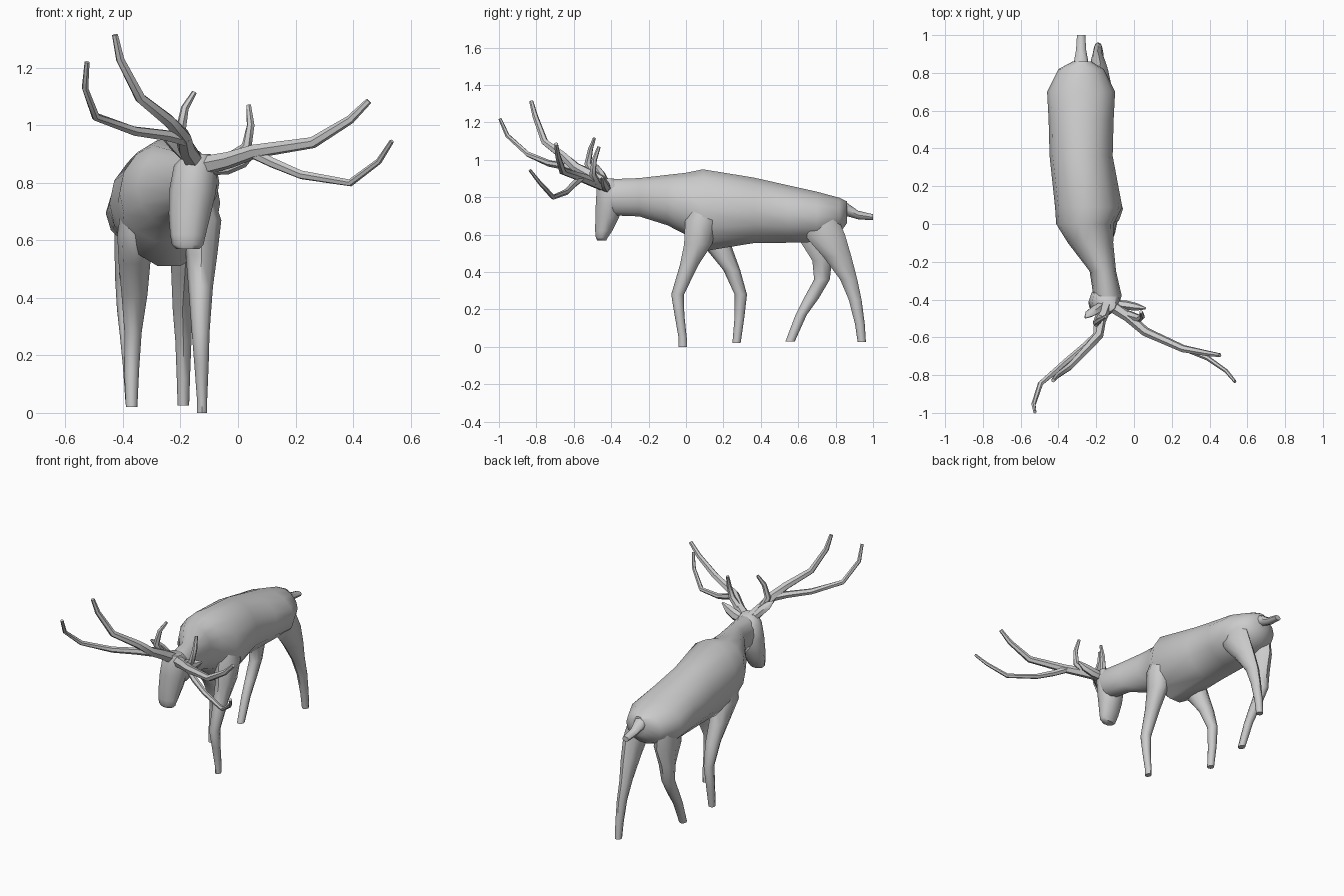
import bpy, bmesh
from math import cos, sin, tau, radians
from mathutils import Vector


def loft(name, stations, sides=10, axis=None):
    """Skin rings (x, y, z, half width, half depth) ; axis fixes the ring normal."""
    bm = bmesh.new()
    pts = [Vector(s[:3]) for s in stations]
    rings = []
    for i, s in enumerate(stations):
        if axis == 'Y':
            u, v = Vector((1, 0, 0)), Vector((0, 0, 1))
        elif axis == 'Z':
            u, v = Vector((1, 0, 0)), Vector((0, 1, 0))
        else:
            a = (pts[i] - pts[max(i - 1, 0)]).normalized()
            b = (pts[min(i + 1, len(pts) - 1)] - pts[i]).normalized()
            n = (a + b).normalized()
            u = n.cross(Vector((0.3, 0.9, 0.3))).normalized()
            v = n.cross(u)
        rx, ry = s[3], s[-1]
        rings.append([bm.verts.new(pts[i] + u * rx * cos(tau * k / sides)
                                   + v * ry * sin(tau * k / sides)) for k in range(sides)])
    for a, b in zip(rings, rings[1:]):
        for k in range(sides):
            j = (k + 1) % sides
            bm.faces.new((a[k], a[j], b[j], b[k]))
    bm.faces.new(rings[0])
    bm.faces.new(rings[-1])
    bmesh.ops.recalc_face_normals(bm, faces=bm.faces[:])
    me = bpy.data.meshes.new(name)
    bm.to_mesh(me)
    bm.free()
    ob = bpy.data.objects.new(name, me)
    bpy.context.collection.objects.link(ob)
    bpy.ops.object.select_all(action='DESELECT')
    ob.select_set(True)
    bpy.context.view_layer.objects.active = ob
    bpy.ops.object.shade_smooth_by_angle(angle=radians(50))
    return ob


# torso and neck, rump to nape
loft("body", [
    (-.275, .86, .72, .05, .06), (-.28, .82, .70, .12, .10), (-.28, .70, .695, .18, .138),
    (-.28, .55, .71, .172, .157), (-.28, .36, .73, .167, .18), (-.24, .09, .73, .178, .225),
    (-.26, 0, .765, .152, .17), (-.23, -.10, .785, .12, .138), (-.165, -.25, .80, .07, .105),
    (-.14, -.38, .80, .075, .10), (-.145, -.44, .82, .06, .07)], 14, 'Y')

# head hanging down, crown to muzzle
loft("head", [
    (-.14, -.425, .90, .045, .04), (-.148, -.41, .86, .075, .07), (-.158, -.408, .77, .082, .078),
    (-.168, -.422, .69, .073, .066), (-.174, -.44, .62, .062, .048),
    (-.175, -.45, .585, .055, .034), (-.175, -.45, .57, .04, .026)], 10, 'Z')

# legs, shoulder or hip to hoof
loft("front_leg_near", [
    (-.15, .10, .80, .05, .06), (-.13, .08, .67, .072, .085), (-.127, .065, .55, .055, .075),
    (-.13, .018, .44, .043, .05), (-.13, -.045, .28, .031, .034), (-.127, -.035, .17, .025, .026),
    (-.125, -.018, .05, .018, .022), (-.125, -.017, 0, .018, .023)], 8, 'Z')
loft("front_leg_far", [
    (-.35, .10, .75, .05, .07), (-.36, .12, .62, .06, .10), (-.36, .18, .52, .055, .07),
    (-.36, .245, .41, .045, .045), (-.365, .293, .28, .03, .033), (-.37, .285, .15, .026, .026),
    (-.37, .27, .02, .02, .022)], 8, 'Z')
loft("hind_leg_near", [
    (-.19, .70, .74, .05, .09), (-.178, .74, .60, .057, .11), (-.185, .81, .48, .047, .075),
    (-.193, .87, .36, .034, .046), (-.19, .905, .25, .028, .034), (-.19, .93, .12, .023, .026),
    (-.19, .94, .025, .02, .022)], 8, 'Z')
loft("hind_leg_far", [
    (-.37, .70, .72, .06, .10), (-.37, .71, .58, .06, .11), (-.38, .728, .46, .047, .052),
    (-.385, .727, .36, .036, .042), (-.38, .67, .26, .03, .04), (-.375, .615, .17, .026, .03),
    (-.37, .557, .03, .021, .025)], 8, 'Z')

loft("tail", [(-.28, .81, .75, .065, .05), (-.28, .86, .735, .038, .036),
              (-.28, .92, .705, .027, .023), (-.28, 1.0, .693, .022, .016)], 8, 'Y')

# ears
loft("ear_left", [(-.17, -.43, .88, .02), (-.205, -.455, .925, .03, .022),
                  (-.235, -.475, .955, .026, .018), (-.258, -.495, .98, .006)], 6)
loft("ear_right", [(-.10, -.425, .85, .025), (-.04, -.43, .86, .032, .024),
                   (.015, -.44, .88, .028, .02), (.06, -.447, .905, .006)], 6)


def tapered(name, points, r0, r1):
    n = len(points) - 1
    loft(name, [(*p, r0 + (r1 - r0) * i / n) for i, p in enumerate(points)], 6)


# antlers: main beam, fork and brow tine on each side
tapered("antler_right_beam", [(-.12, -.43, .86), (-.03, -.49, .88), (.06, -.57, .91),
                              (.26, -.66, .94), (.39, -.685, 1.02), (.455, -.695, 1.085)], .034, .011)
tapered("antler_right_fork", [(.05, -.56, .905), (.12, -.60, .87), (.22, -.64, .828),
                              (.39, -.71, .80), (.49, -.78, .875), (.535, -.835, .945)], .021, .008)
tapered("antler_right_tine", [(-.03, -.48, .88), (.03, -.50, .925),
                              (.044, -.49, 1.0), (.037, -.465, 1.07)], .024, .009)
tapered("antler_left_beam", [(-.15, -.43, .87), (-.18, -.51, .92), (-.19, -.59, .96),
                             (-.24, -.65, 1.015), (-.34, -.755, 1.095), (-.41, -.805, 1.23),
                             (-.428, -.828, 1.315)], .036, .011)
tapered("antler_left_fork", [(-.185, -.58, .95), (-.25, -.64, .965), (-.36, -.73, .98),
                             (-.495, -.845, 1.03), (-.532, -.955, 1.13), (-.525, -.995, 1.22)], .023, .009)
tapered("antler_left_tine", [(-.18, -.49, .91), (-.20, -.525, .98),
                             (-.185, -.51, 1.06), (-.152, -.49, 1.115)], .024, .009)
